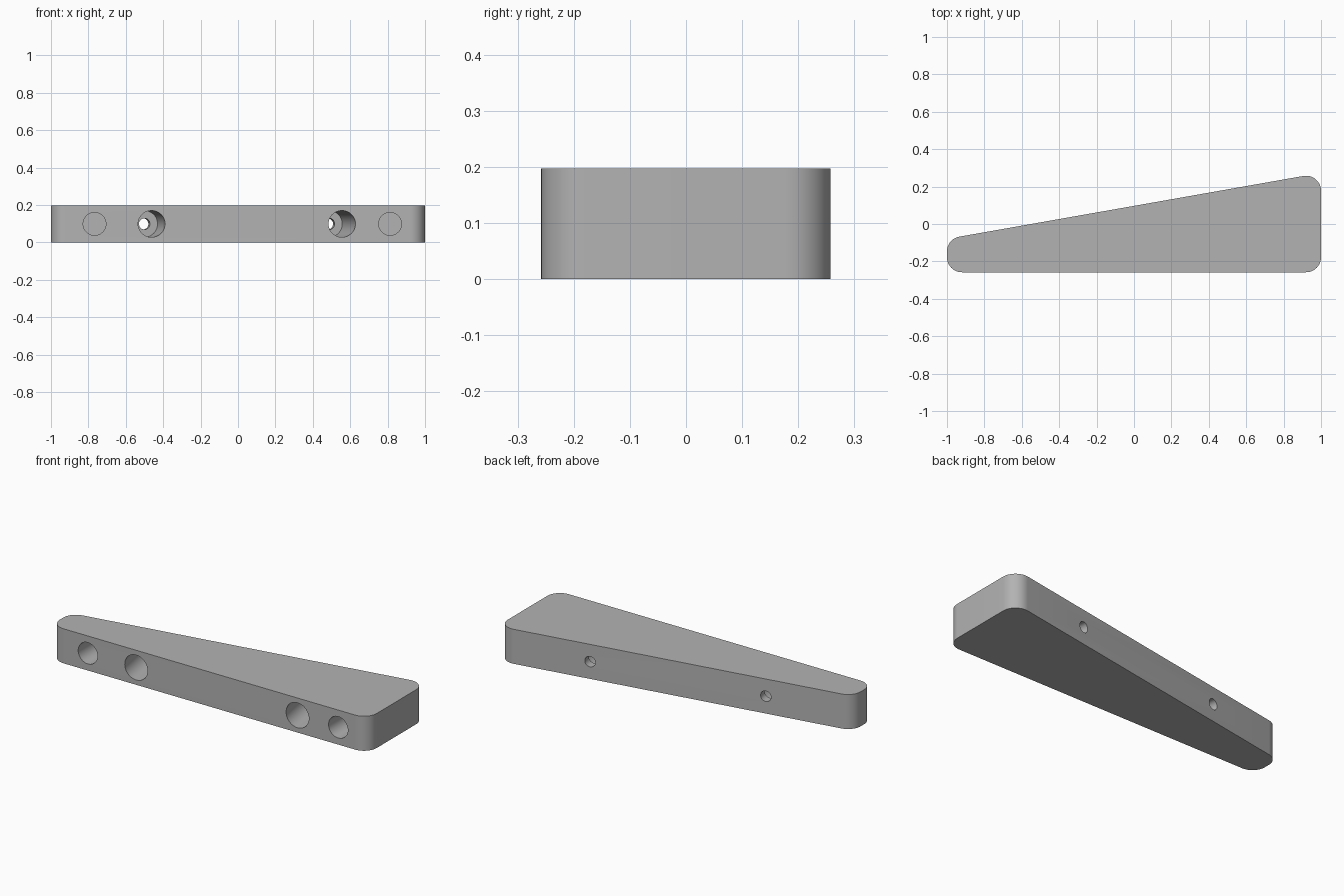
import bpy, bmesh, math
from mathutils import Vector

default = bpy.data.objects.get("Cube")
if default:
    bpy.data.objects.remove(default, do_unlink=True)

HEIGHT = 0.197
FRONT = -0.258
TILT = math.radians(10)
CORNER = 0.08
MID = HEIGHT / 2


def back_y(x):
    return 0.097 + math.tan(TILT) * x


grey = bpy.data.materials.new("plain grey")
grey.use_nodes = True
grey.diffuse_color = (0.45, 0.45, 0.45, 1)
grey.node_tree.nodes["Principled BSDF"].inputs["Base Color"].default_value = (0.45, 0.45, 0.45, 1)


def make_object(name, bm):
    bmesh.ops.recalc_face_normals(bm, faces=bm.faces)
    mesh = bpy.data.meshes.new(name)
    bm.to_mesh(mesh)
    bm.free()
    mesh.materials.append(grey)
    obj = bpy.data.objects.new(name, mesh)
    bpy.context.collection.objects.link(obj)
    return obj


def rounded(corners, radius, steps=12):
    """Replace each corner of a convex anticlockwise outline by an arc."""
    points = []
    for i, p in enumerate(corners):
        into = (p - corners[i - 1]).normalized()
        out = (corners[(i + 1) % len(corners)] - p).normalized()
        n1, n2 = Vector((into.y, -into.x)), Vector((out.y, -out.x))
        centre = p - (n1 + n2) * radius / (1 + n1.dot(n2))
        start = math.atan2(n1.y, n1.x)
        turn = math.acos(n1.dot(n2))
        for s in range(steps + 1):
            a = start + turn * s / steps
            points.append(centre + radius * Vector((math.cos(a), math.sin(a))))
    return points


# Tapered body with rounded vertical edges
outline = rounded([Vector((-1, FRONT)), Vector((1, FRONT)),
                   Vector((1, back_y(1))), Vector((-1, back_y(-1)))], CORNER)
bm = bmesh.new()
base = bm.faces.new([bm.verts.new((p.x, p.y, 0)) for p in outline])
top = bmesh.ops.extrude_face_region(bm, geom=[base], use_keep_orig=True)["geom"]
bmesh.ops.translate(bm, verts=[g for g in top if isinstance(g, bmesh.types.BMVert)],
                    vec=(0, 0, HEIGHT))
body = make_object("wedge_body", bm)


def drill(name, x, tilt, profile, sides=48):
    """Cut a round hole; the profile lists (depth from the front, radius)."""
    axis = Vector((-math.sin(tilt), math.cos(tilt), 0))
    side = Vector((math.cos(tilt), math.sin(tilt), 0))
    up = Vector((0, 0, 1))
    origin = Vector((x, FRONT, MID))
    bm = bmesh.new()
    rings = []
    for depth, radius in profile:
        rings.append([bm.verts.new(origin + axis * depth + radius *
                      (side * math.cos(a) + up * math.sin(a)))
                      for a in (math.tau * i / sides for i in range(sides))])
    for r1, r2 in zip(rings, rings[1:]):
        for i in range(sides):
            j = (i + 1) % sides
            bm.faces.new((r1[i], r1[j], r2[j], r2[i]))
    bm.faces.new(rings[0])
    bm.faces.new(rings[-1])
    cutter = make_object(name, bm)
    cutter.hide_render = True
    mod = body.modifiers.new(name, "BOOLEAN")
    mod.operation = "DIFFERENCE"
    mod.solver = "EXACT"
    mod.object = cutter
    bpy.context.view_layer.objects.active = body
    bpy.ops.object.modifier_apply(modifier=mod.name)
    bpy.data.objects.remove(cutter, do_unlink=True)


# Blind holes straight into the front
for x in (-0.767, 0.813):
    drill("blind_hole", x, 0, [(-0.1, 0.061), (0.15, 0.061)])

# Counterbored screw holes, square to the sloping back
for x in (-0.462, 0.556):
    through = (back_y(x) - FRONT) * math.cos(TILT)
    floor = through - 0.05
    drill("screw_hole", x, TILT,
          [(-0.1, 0.071), (floor, 0.071), (floor, 0.03), (through + 0.1, 0.03)])

# Smooth arcs and bores, crisp rims
bpy.ops.object.select_all(action="DESELECT")
body.select_set(True)
bpy.context.view_layer.objects.active = body
bpy.ops.object.shade_smooth_by_angle(angle=math.radians(30))
